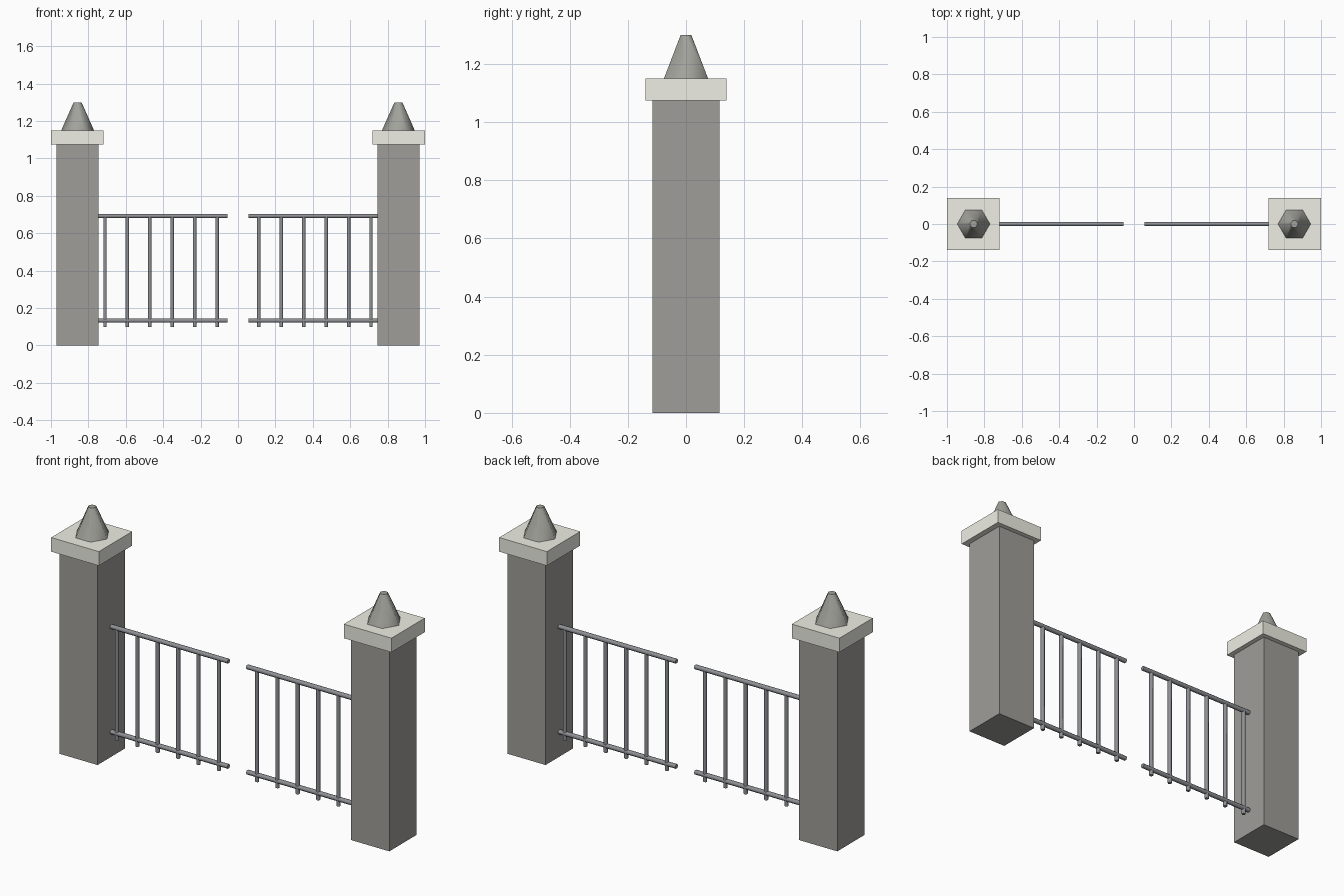
import bpy
from math import pi

if "Cube" in bpy.data.objects:
    bpy.data.objects.remove(bpy.data.objects["Cube"])


def material(name, color):
    mat = bpy.data.materials.new(name)
    mat.diffuse_color = (*color, 1)
    mat.use_nodes = True
    mat.node_tree.nodes["Principled BSDF"].inputs["Base Color"].default_value = mat.diffuse_color
    return mat


DARK_STONE = material("dark_stone", (0.345, 0.34, 0.315))
PALE_STONE = material("pale_stone", (0.86, 0.86, 0.78))
FINIAL_STONE = material("finial_stone", (0.36, 0.36, 0.33))
IRON = material("iron", (0.27, 0.28, 0.30))


def finish(name, mat):
    ob = bpy.context.object
    ob.name = name
    ob.data.materials.append(mat)
    return ob


def box(name, size, loc, mat):
    bpy.ops.mesh.primitive_cube_add(size=1, location=loc)
    finish(name, mat).scale = size
    bpy.ops.object.transform_apply(location=False, rotation=False, scale=True)


def hex_rod(name, r1, r2, length, loc, rot, mat):
    bpy.ops.mesh.primitive_cone_add(vertices=6, radius1=r1, radius2=r2,
                                    depth=length, location=loc, rotation=rot)
    finish(name, mat)
    bpy.ops.object.shade_smooth_by_angle(angle=pi / 2.8)


for side, label in ((-1, "left"), (1, "right")):
    # Stone pillar with overhanging cap and hexagonal finial
    px = side * 0.8575
    box(f"{label}_pillar", (0.225, 0.23, 1.075), (px, 0, 0.5375), DARK_STONE)
    box(f"{label}_pillar_cap", (0.28, 0.28, 0.075), (side * 0.86, 0, 1.1125), PALE_STONE)
    hex_rod(f"{label}_finial", 0.0875, 0.021, 0.15, (px, 0, 1.225),
            (0, 0, pi / 2), FINIAL_STONE)

    # Horizontal gate rails
    for z, part in ((0.133, "lower"), (0.692, "upper")):
        hex_rod(f"{label}_{part}_rail", 0.012, 0.012, 0.695,
                (side * 0.4025, 0, z), (0, pi / 2, 0), IRON)

    # Vertical gate bars
    for i in range(6):
        hex_rod(f"{label}_bar_{i + 1}", 0.0105, 0.0105, 0.595,
                (side * (0.112 + i * 0.1198), 0, 0.3955), (0, 0, 0), IRON)
